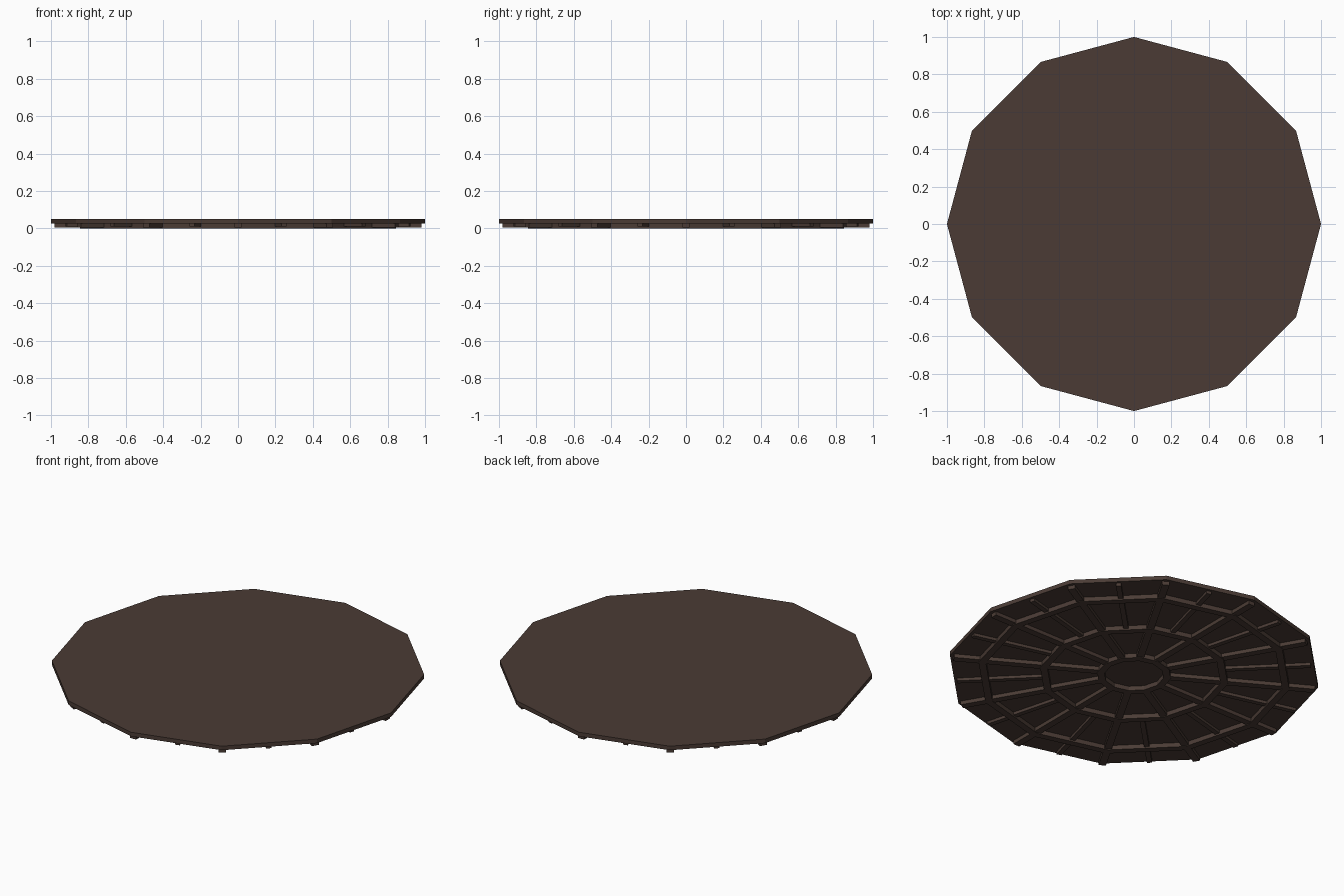
import bpy, bmesh, math
from mathutils import Matrix

if "Cube" in bpy.data.objects:
    bpy.data.objects.remove(bpy.data.objects["Cube"])

N = 12
brown = bpy.data.materials.new("dark_brown")
brown.diffuse_color = (0.069, 0.044, 0.035, 1)
brown.use_nodes = True
brown.node_tree.nodes["Principled BSDF"].inputs["Base Color"].default_value = brown.diffuse_color


def finish(bm, name):
    bmesh.ops.recalc_face_normals(bm, faces=bm.faces)
    me = bpy.data.meshes.new(name)
    bm.to_mesh(me)
    bm.free()
    me.materials.append(brown)
    ob = bpy.data.objects.new(name, me)
    bpy.context.collection.objects.link(ob)


def circle(bm, r, z):
    return [bm.verts.new((r * math.cos(2 * math.pi * i / N),
                          r * math.sin(2 * math.pi * i / N), z)) for i in range(N)]


def ring(name, r_in, r_out, z0, z1):
    bm = bmesh.new()
    loops = [circle(bm, r, z) for r, z in
             ((r_in, z0), (r_out, z0), (r_out, z1), (r_in, z1))]
    for k in range(4):
        a, b = loops[k], loops[(k + 1) % 4]
        for i in range(N):
            j = (i + 1) % N
            bm.faces.new((a[i], a[j], b[j], b[i]))
    finish(bm, name)


def spokes(name, r0, r1, width, z0, z1, offset):
    bm = bmesh.new()
    for i in range(N):
        m = (Matrix.Rotation(2 * math.pi * i / N + offset, 4, 'Z')
             @ Matrix.Translation(((r0 + r1) / 2, 0, (z0 + z1) / 2))
             @ Matrix.Diagonal((r1 - r0, width, z1 - z0, 1)))
        bmesh.ops.create_cube(bm, size=1, matrix=m)
    finish(bm, name)


# twelve-sided top plate
bm = bmesh.new()
low, high = circle(bm, 1, 0.026), circle(bm, 1, 0.05)
bm.faces.new(low[::-1])
bm.faces.new(high)
for i in range(N):
    j = (i + 1) % N
    bm.faces.new((low[i], low[j], high[j], high[i]))
finish(bm, "top_plate")

# ring beams under the plate
for name, r in (("inner_ring", 0.18), ("middle_ring", 0.49), ("outer_ring", 0.825)):
    ring(name, r - 0.02, r + 0.02, 0.0, 0.027)

# main spokes to the corners, thinner ones to the edge middles
spokes("main_spokes", 0.18, 0.98, 0.04, 0.004, 0.027, 0)
spokes("edge_spokes", 0.473, 0.95, 0.028, 0.009, 0.027, math.pi / N)
